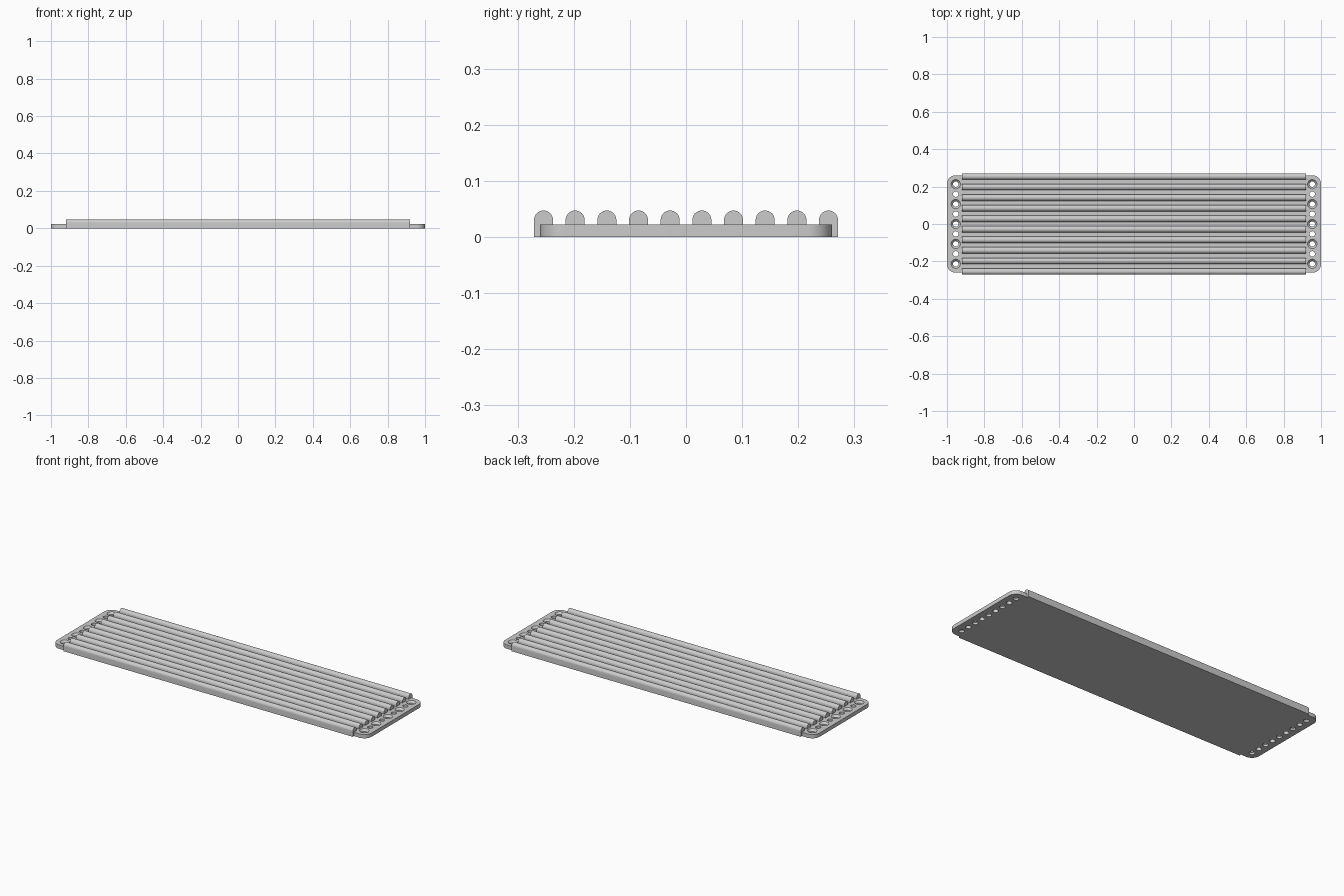
import bpy, bmesh
from math import sin, cos, pi

cube = bpy.data.objects.get("Cube")
if cube:
    bpy.data.objects.remove(cube, do_unlink=True)

PLATE_X, PLATE_Y, PLATE_Z, CORNER = 1.0, 0.26, 0.022, 0.045
RIB_X, RIB_R, RIB_TOP, RIB_COUNT, RIB_Y = 0.92, 0.017, 0.047, 10, 0.254
HOLE_X, HOLE_PITCH, HOLE_R, SINK_R = 0.953, 0.0532, 0.0145, 0.025

grey = bpy.data.materials.new("light grey")
grey.use_nodes = True
colour = (0.6, 0.6, 0.6, 1)
grey.diffuse_color = colour
grey.node_tree.nodes["Principled BSDF"].inputs["Base Color"].default_value = colour


def finish(name, bm):
    bmesh.ops.recalc_face_normals(bm, faces=bm.faces)
    mesh = bpy.data.meshes.new(name)
    bm.to_mesh(mesh)
    bm.free()
    mesh.materials.append(grey)
    obj = bpy.data.objects.new(name, mesh)
    bpy.context.collection.objects.link(obj)
    return obj


def smooth(obj):
    bpy.ops.object.select_all(action="DESELECT")
    obj.select_set(True)
    bpy.context.view_layer.objects.active = obj
    bpy.ops.object.shade_smooth_by_angle(angle=pi / 6)


def extrude(name, points, offset):
    bm = bmesh.new()
    face = bm.faces.new([bm.verts.new(p) for p in points])
    new = bmesh.ops.extrude_face_region(bm, geom=[face])["geom"]
    bmesh.ops.translate(bm, vec=offset,
                        verts=[v for v in new if isinstance(v, bmesh.types.BMVert)])
    return finish(name, bm)


def arc(cx, cy, r, start, end, steps):
    angles = [start + (end - start) * i / steps for i in range(steps + 1)]
    return [(cx + r * cos(a), cy + r * sin(a)) for a in angles]


# Base plate with rounded corners
outline = []
for i, (sx, sy) in enumerate([(1, 1), (-1, 1), (-1, -1), (1, -1)]):
    outline += arc(sx * (PLATE_X - CORNER), sy * (PLATE_Y - CORNER), CORNER,
                   i * pi / 2, (i + 1) * pi / 2, 10)
plate = extrude("base_plate", [(x, y, 0) for x, y in outline], (0, 0, PLATE_Z))

# Mounting holes: every second one is countersunk
bm = bmesh.new()
for side in (-1, 1):
    for i in range(-4, 5):
        profile = [(HOLE_R, -0.01), (HOLE_R, PLATE_Z + 0.01)]
        if i % 2 == 0:
            profile = [(HOLE_R, -0.01), (HOLE_R, PLATE_Z - 0.011),
                       (SINK_R, PLATE_Z), (SINK_R, PLATE_Z + 0.01)]
        rings = [[bm.verts.new((x, y, z)) for x, y in
                  arc(side * HOLE_X, i * HOLE_PITCH, r, 0, 2 * pi, 24)[:-1]]
                 for r, z in profile]
        bm.faces.new(rings[0])
        bm.faces.new(rings[-1])
        for low, high in zip(rings, rings[1:]):
            for k in range(24):
                n = (k + 1) % 24
                bm.faces.new((low[k], low[n], high[n], high[k]))
cutter = finish("hole_cutter", bm)
cutter.hide_render = True
cut = plate.modifiers.new("holes", "BOOLEAN")
cut.operation, cut.solver, cut.object = "DIFFERENCE", "EXACT", cutter
bpy.context.view_layer.objects.active = plate
bpy.ops.object.modifier_apply(modifier=cut.name)
bpy.data.objects.remove(cutter, do_unlink=True)
smooth(plate)

# Round-topped ribs; the outermost two wrap down over the plate edges
for i in range(RIB_COUNT):
    y = RIB_Y * (2 * i / (RIB_COUNT - 1) - 1)
    section = arc(y, RIB_TOP - RIB_R, RIB_R, 0, pi, 16)
    right, left = (y + RIB_R, PLATE_Z), (y - RIB_R, PLATE_Z)
    if i == 0:
        section += [(left[0], 0), (-PLATE_Y, 0), (-PLATE_Y, PLATE_Z), right]
    elif i == RIB_COUNT - 1:
        section += [left, (PLATE_Y, PLATE_Z), (PLATE_Y, 0), (right[0], 0)]
    else:
        section += [left, right]
    smooth(extrude(f"rib_{i + 1}", [(-RIB_X, a, b) for a, b in section],
                   (2 * RIB_X, 0, 0)))
